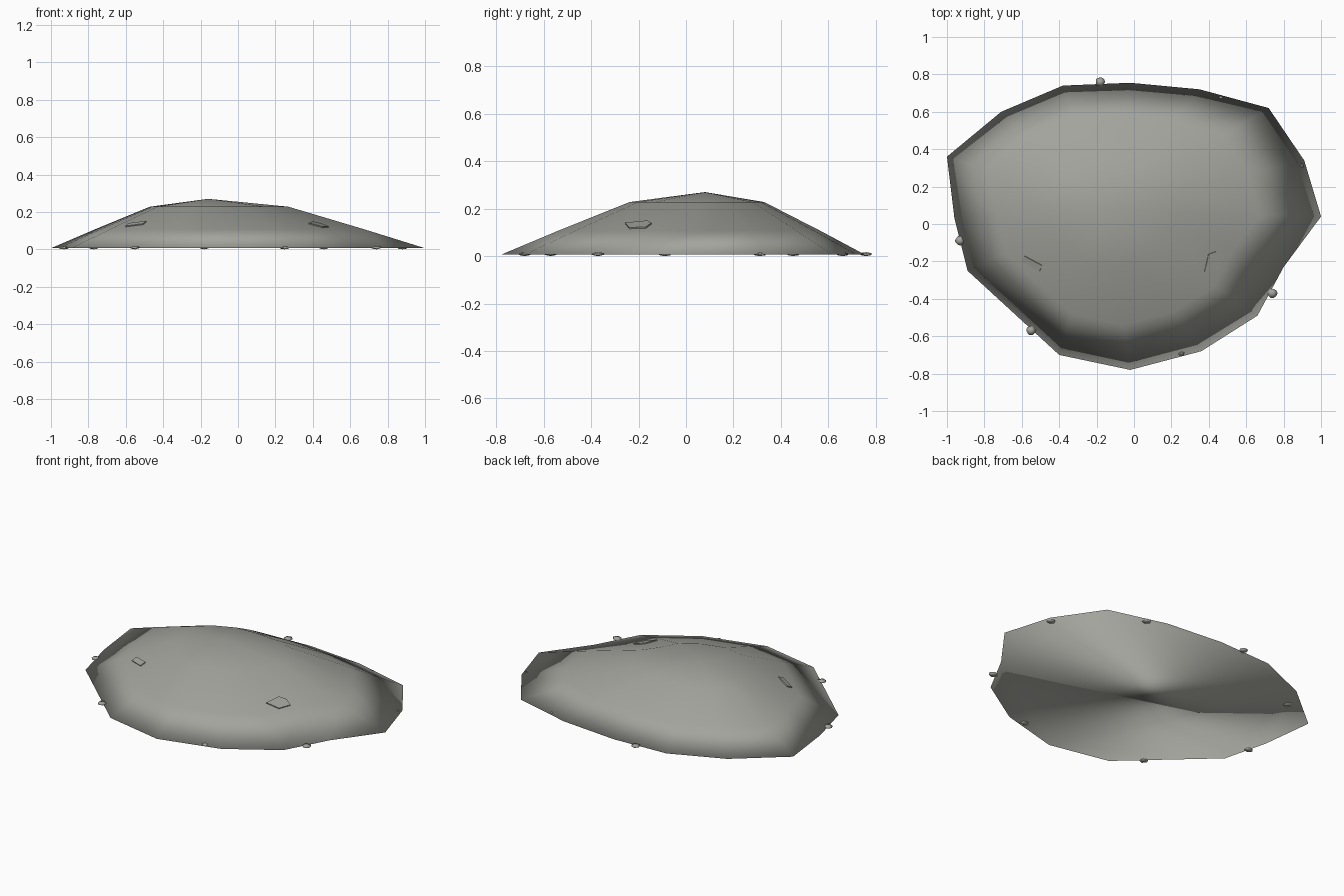
import bpy, bmesh, math, random
from mathutils import Vector, Matrix

random.seed(4)
cube = bpy.data.objects.get("Cube")
if cube:
    bpy.data.objects.remove(cube, do_unlink=True)

# Single stone colour
stone = bpy.data.materials.new("grey stone")
stone.use_nodes = True
colour = (0.37, 0.37, 0.34, 1)
stone.diffuse_color = colour
stone.node_tree.nodes["Principled BSDF"].inputs["Base Color"].default_value = colour


def finish(name, bm, smooth=True):
    bmesh.ops.recalc_face_normals(bm, faces=bm.faces)
    mesh = bpy.data.meshes.new(name)
    for face in bm.faces:
        face.smooth = smooth
    bm.to_mesh(mesh)
    bm.free()
    mesh.materials.append(stone)
    obj = bpy.data.objects.new(name, mesh)
    bpy.context.collection.objects.link(obj)
    return obj


# Mound: irregular outline lofted inward to the peak, with a flat base
outline = [(-1, .36), (-.96, .03), (-.89, -.25), (-.4, -.7), (-.02, -.78),
           (.36, -.68), (.66, -.49), (.8, -.23), (1, .04), (.91, .34),
           (.72, .62), (.35, .72), (-.02, .755), (-.38, .74), (-.71, .6)]
peak = Vector((-.16, .08, .27))
rings = [(1, .006), (.72, .107), (.37, .228)]   # share of outline, height

bm = bmesh.new()
loops = []
for share, height in rings:
    loops.append([bm.verts.new((peak.x + (x - peak.x) * share,
                                peak.y + (y - peak.y) * share, height))
                  for x, y in outline])
count = len(outline)
top = bm.verts.new(peak)
for i in range(count):
    j = (i + 1) % count
    for lower, upper in zip(loops, loops[1:]):
        bm.faces.new((lower[i], lower[j], upper[j], upper[i]))
    bm.faces.new((loops[-1][i], loops[-1][j], top))
bm.faces.new(loops[0])
mound = finish("rock_mound", bm)
bpy.context.view_layer.update()

# Small flattened pebbles around the rim
pebbles = [(-.18, .76), (-.93, -.09), (-.55, -.57), (.74, -.37),
           (.46, .66), (-.77, .45), (.88, .31), (.25, -.68)]
for n, (x, y) in enumerate(pebbles):
    bm = bmesh.new()
    bmesh.ops.create_icosphere(bm, subdivisions=1, radius=1)
    for v in bm.verts:
        v.co *= random.uniform(.85, 1.05)
    low = min(v.co.z for v in bm.verts)
    high = max(v.co.z for v in bm.verts)
    for v in bm.verts:
        v.co = (x + v.co.x * .03, y + v.co.y * .03,
                (v.co.z - low) / (high - low) * .017)
    finish("rim_pebble_%d" % (n + 1), bm)


# Thin stone chips lying on the front slope
def chip(name, x, y, shape, turn):
    hit, spot, normal, _ = mound.ray_cast(Vector((x, y, 2)), Vector((0, 0, -1)))
    place = (Matrix.Translation(spot)
             @ normal.to_track_quat('Z', 'Y').to_matrix().to_4x4()
             @ Matrix.Rotation(0, 4, 'Z'))
    lean = Vector((0, 0, 1)).rotation_difference(normal).to_matrix().to_4x4()
    place = Matrix.Translation(spot) @ lean @ Matrix.Rotation(turn, 4, 'Z')
    bm = bmesh.new()
    face = bm.faces.new([bm.verts.new((px, py, -.006)) for px, py in shape])
    grown = bmesh.ops.extrude_face_region(bm, geom=[face])["geom"]
    for v in grown:
        if isinstance(v, bmesh.types.BMVert):
            v.co.z = .006
    bmesh.ops.transform(bm, matrix=place, verts=bm.verts)
    finish(name, bm, smooth=False)


chip("long_chip", -.545, -.21,
     [(-.055, -.018), (.055, -.018), (.055, .018), (-.055, .018)], math.radians(-27))
chip("broad_chip", .43, -.2,
     [(-.055, -.055), (.025, -.04), (.055, .03), (.01, .055), (-.035, .04)], 0)
